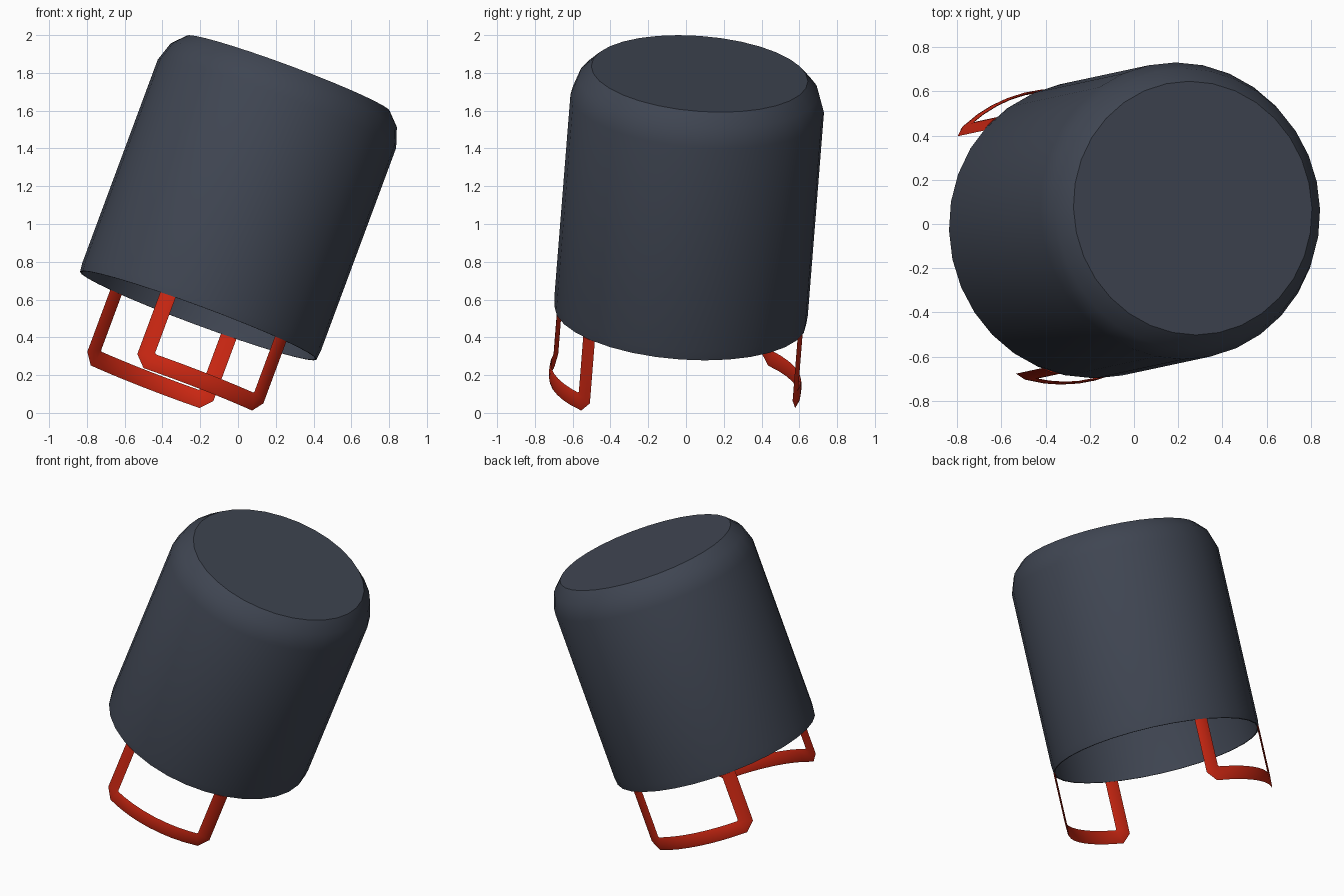
import bpy, bmesh, math
from mathutils import Matrix, Vector

if "Cube" in bpy.data.objects:
    bpy.data.objects.remove(bpy.data.objects["Cube"])


def material(name, rgb):
    m = bpy.data.materials.new(name)
    m.diffuse_color = (*rgb, 1.0)
    m.use_nodes = True
    m.node_tree.nodes["Principled BSDF"].inputs["Base Color"].default_value = m.diffuse_color
    return m


SLATE = material("dark slate", (0.05, 0.06, 0.084))
RED = material("red", (0.60, 0.02, 0.006))

# Tilted frame: origin at the centre of the open rim, local z along the cup axis
axis = Vector((0.347, 0.0744, 0.935)).normalized()
side = Vector((axis.z, 0, -axis.x)).normalized()
back = axis.cross(side)
FRAME = Matrix.Translation((-0.21, -0.03, 0.515)) @ Matrix((side, back, axis)).transposed().to_4x4()


def finish(name, bm, mat, turn=0.0, angle=40):
    bmesh.ops.recalc_face_normals(bm, faces=bm.faces)
    me = bpy.data.meshes.new(name)
    bm.to_mesh(me)
    bm.free()
    ob = bpy.data.objects.new(name, me)
    bpy.context.collection.objects.link(ob)
    me.materials.append(mat)
    ob.matrix_world = FRAME @ Matrix.Rotation(turn, 4, 'Z')
    bpy.ops.object.select_all(action='DESELECT')
    ob.select_set(True)
    bpy.context.view_layer.objects.active = ob
    bpy.ops.object.shade_smooth_by_angle(angle=math.radians(angle))
    return ob


# Cup: upside-down shell with rounded shoulder, open at the lower rim
def make_cup(sides=32):
    outer = [(0.668, 0.0), (0.673, 0.05), (0.673, 1.2), (0.638, 1.305), (0.575, 1.37)]
    inner = [(r - 0.01, z - 0.01) for r, z in outer[:0:-1]] + [(0.660, 0.0)]
    bm = bmesh.new()
    rings = []
    for r, z in outer[::-1] + inner[::-1]:
        rings.append([bm.verts.new((r * math.cos(2 * math.pi * i / sides),
                                    r * math.sin(2 * math.pi * i / sides), z))
                      for i in range(sides)])
    for a, b in zip(rings, rings[1:]):
        for i in range(sides):
            j = (i + 1) % sides
            bm.faces.new((a[i], a[j], b[j], b[i]))
    bm.faces.new(rings[0])
    bm.faces.new(rings[-1])
    finish("cup", bm, SLATE)


# Handle: flat U-shaped band wrapped around the cup's cylinder
def make_handle(name, turn):
    radius, half_width, half_thick = 0.664, 0.045, 0.006
    left = [(-0.345, 0.0), (-0.345, -0.332), (-0.312, -0.365)]
    bar = [(0.312 * k / 4, -0.365) for k in range(-3, 4)]
    path = [Vector(p) for p in left + bar + [(-s, w) for s, w in left[::-1]]]
    bm = bmesh.new()
    rings = []
    for i, p in enumerate(path):
        d0 = (p - path[max(i - 1, 0)]).normalized()
        d1 = (path[min(i + 1, len(path) - 1)] - p).normalized()
        d = (d0 + d1).normalized()
        n = Vector((-d.y, d.x))
        miter = half_width / max(d.dot(d1 if d1.length else d0), 0.5)
        ring = []
        for k in range(8):
            t = math.pi * k / 4
            q = p + n * miter * math.cos(t)
            r = radius + half_thick * math.sin(t)
            a = q.x / radius
            ring.append(bm.verts.new((r * math.sin(a), -r * math.cos(a), q.y)))
        rings.append(ring)
    for a, b in zip(rings, rings[1:]):
        for k in range(8):
            j = (k + 1) % 8
            bm.faces.new((a[k], a[j], b[j], b[k]))
    bm.faces.new(rings[0])
    bm.faces.new(rings[-1])
    finish(name, bm, RED, turn, 50)


make_cup()
make_handle("front_handle", math.radians(13.2))
make_handle("back_handle", math.radians(193.2))
